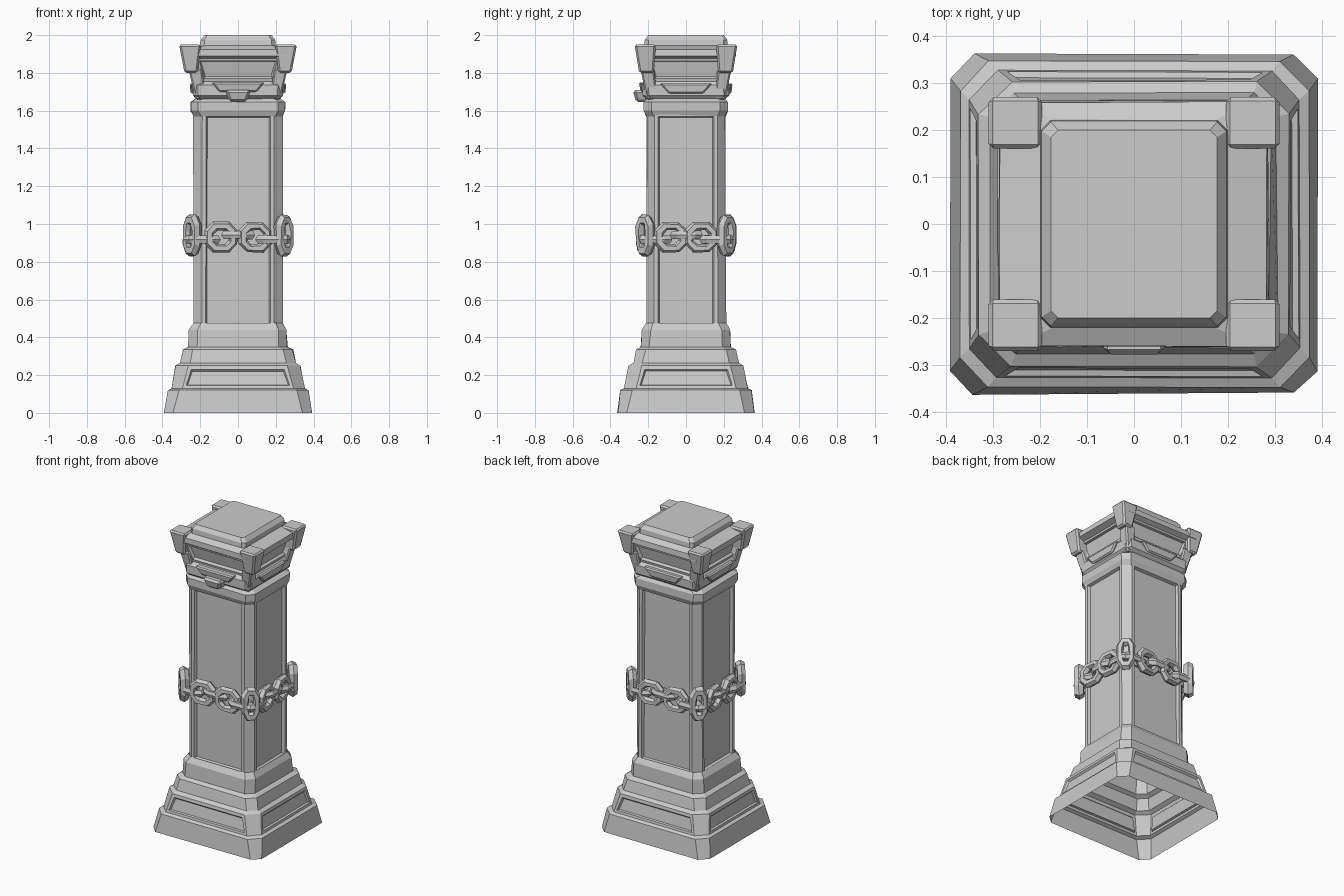
import bpy, bmesh, math, random
from mathutils import Vector, Matrix

random.seed(4)
if "Cube" in bpy.data.objects:
    bpy.data.objects.remove(bpy.data.objects["Cube"])

stone = bpy.data.materials.new("grey stone")
stone.use_nodes = True
GREY = (0.6, 0.6, 0.6, 1)
stone.diffuse_color = GREY
stone.node_tree.nodes["Principled BSDF"].inputs["Base Color"].default_value = GREY


def finish(name, bm):
    bmesh.ops.recalc_face_normals(bm, faces=bm.faces)
    mesh = bpy.data.meshes.new(name)
    bm.to_mesh(mesh)
    bm.free()
    mesh.materials.append(stone)
    obj = bpy.data.objects.new(name, mesh)
    bpy.context.collection.objects.link(obj)
    return obj


def octagon(hx, hy, c):
    """Rectangle with cut corners, counter-clockwise."""
    return [(hx, c - hy), (hx, hy - c), (hx - c, hy), (c - hx, hy),
            (-hx, hy - c), (-hx, c - hy), (c - hx, -hy), (hx - c, -hy)]


def loft(name, rings, panels=(), cap=False, rough=0.003):
    """Stack of cut-corner rings (hx, hy, corner, z); panels lists (ring, inset, depth)."""
    bm = bmesh.new()
    loops = []
    for hx, hy, c, z in rings:
        loops.append([bm.verts.new((x + random.uniform(-rough, rough),
                                    y + random.uniform(-rough, rough), z))
                      for x, y in octagon(hx, hy, c)])
    sides = []
    for low, high in zip(loops, loops[1:]):
        sides.append([bm.faces.new((low[i], low[(i + 1) % 8], high[(i + 1) % 8], high[i]))
                      for i in range(8)])
    if cap:
        bm.faces.new(loops[-1])
    bm.normal_update()
    for ring, inset, depth in panels:
        flat = sides[ring][0::2]
        # bevelled step into the panel
        bmesh.ops.inset_individual(bm, faces=flat, thickness=inset, depth=0)
        bmesh.ops.inset_individual(bm, faces=flat, thickness=0.01, depth=-depth)
    return finish(name, bm)


def block(name, bottom, top, z0, z1, bevel=0.008):
    """Tapered block; bottom and top are (x0, x1, y0, y1)."""
    bm = bmesh.new()
    rows = [[bm.verts.new((x, y, z)) for x, y in
             ((b[0], b[2]), (b[1], b[2]), (b[1], b[3]), (b[0], b[3]))]
            for b, z in ((bottom, z0), (top, z1))]
    bm.faces.new(rows[0])
    bm.faces.new(rows[1])
    for i in range(4):
        j = (i + 1) % 4
        bm.faces.new((rows[0][i], rows[0][j], rows[1][j], rows[1][i]))
    if bevel:
        bmesh.ops.bevel(bm, geom=bm.edges[:], offset=bevel, segments=1, affect='EDGES')
    return finish(name, bm)


def mirrored(box, sx, sy):
    xs = sorted((box[0] * sx, box[1] * sx))
    ys = sorted((box[2] * sy, box[3] * sy))
    return (*xs, *ys)


CORNERS = [(1, 1, "back_left"), (-1, 1, "back_right"), (1, -1, "front_left"), (-1, -1, "front_right")]

# Stepped hollow base, open underneath
loft("base", [
    (0.393, 0.362, 0.05, 0.0), (0.372, 0.346, 0.06, 0.12), (0.352, 0.326, 0.06, 0.13),
    (0.332, 0.305, 0.07, 0.25), (0.305, 0.28, 0.05, 0.265), (0.29, 0.262, 0.05, 0.335),
    (0.262, 0.238, 0.045, 0.35), (0.258, 0.234, 0.045, 0.44), (0.238, 0.213, 0.04, 0.475),
], panels=[(2, 0.025, 0.012)])

# Shaft with sunk panels between corner posts
loft("shaft", [(0.237, 0.211, 0.045, 0.45), (0.235, 0.21, 0.045, 1.59)],
     panels=[(0, 0.028, 0.018)])

# Collar below the head
loft("collar", [
    (0.235, 0.21, 0.04, 1.57), (0.25, 0.222, 0.04, 1.6), (0.25, 0.222, 0.04, 1.645),
    (0.215, 0.2, 0.04, 1.67)])

# Flared head with sunk panels
loft("head", [
    (0.215, 0.2, 0.03, 1.655), (0.238, 0.228, 0.03, 1.68), (0.238, 0.23, 0.03, 1.735),
    (0.222, 0.208, 0.03, 1.755), (0.25, 0.235, 0.03, 1.875), (0.288, 0.262, 0.03, 1.89),
    (0.285, 0.26, 0.03, 1.925), (0.2, 0.222, 0.03, 1.945),
], panels=[(3, 0.02, 0.015)], cap=True)

# Top slab
loft("top_slab", [
    (0.2, 0.222, 0.02, 1.93), (0.197, 0.218, 0.02, 1.975), (0.177, 0.2, 0.015, 2.0)],
    cap=True, rough=0)

# Head corner blocks, post chips and foot lugs
for sx, sy, where in CORNERS:
    block(f"corner_block_{where}", mirrored((0.215, 0.283, 0.17, 0.248), sx, sy),
          mirrored((0.195, 0.312, 0.16, 0.272), sx, sy), 1.8, 1.95, 0.01)
    block(f"corner_bracket_{where}", mirrored((0.17, 0.225, 0.15, 0.21), sx, sy),
          mirrored((0.19, 0.262, 0.17, 0.24), sx, sy), 1.66, 1.82, 0.008)

# Carved front ornament: a wide brow and a chin
block("front_brow", (-0.1, 0.1, -0.24, -0.2), (-0.14, 0.14, -0.25, -0.2), 1.70, 1.75)
block("front_chin", (-0.045, 0.045, -0.265, -0.2), (-0.07, 0.07, -0.282, -0.2), 1.645, 1.71, 0.014)

# Pointed keystone ridges on the other three sides
for name, size, turn in (("back_keystone", 0.228, 180), ("left_keystone", 0.238, 90),
                         ("right_keystone", 0.238, -90)):
    key = block(name, (-0.09, 0.09, -size - 0.012, -0.18), (-0.14, 0.14, -size - 0.018, -0.18), 1.69, 1.745)
    key.rotation_euler.z = math.radians(turn)


def link(name, center, along, upright, length=0.175, height=0.15, thick=0.024):
    """Chunky eight-sided chain link lying along a direction."""
    along = Vector(along).normalized()
    out = along.cross(Vector((0, 0, 1)))
    across = Vector((0, 0, 1)) if upright else out
    normal = along.cross(across)
    a, b = length / 2 - thick, height / 2 - thick
    path = [(a, b * 0.45), (a * 0.5, b), (-a * 0.5, b), (-a, b * 0.45)]
    path += [(-x, -y) for x, y in path]
    bm = bmesh.new()
    rings = []
    for x, y in path:
        radial = (along * x + across * y).normalized()
        mid = Vector(center) + along * x + across * y
        r = thick * random.uniform(0.9, 1.15)
        rings.append([bm.verts.new(mid + (radial * math.cos(t) + normal * math.sin(t)) * r)
                      for t in (math.tau * k / 6 for k in range(6))])
    for i, ring in enumerate(rings):
        nxt = rings[(i + 1) % 8]
        for k in range(6):
            m = (k + 1) % 6
            bm.faces.new((ring[k], ring[m], nxt[m], nxt[k]))
    finish(name, bm)


# Chain: upright and flat links alternate on each side, a big link wraps each corner
CHAIN_Z = 0.93
for side, angle in (("front", 0), ("left", 90), ("back", 180), ("right", 270)):
    turn = Matrix.Rotation(math.radians(angle), 3, 'Z')
    wide = side in ("front", "back")
    reach, half = (0.232, 0.18) if wide else (0.256, 0.16)
    for n in range(-2, 3):
        upright = n % 2 != 0
        pos = turn @ Vector((n * half / 2, -reach + (0 if upright else 0.012), 0))
        pos.z = CHAIN_Z + 0.012 * math.cos(n * math.pi / 2)
        link(f"chain_{side}_{n + 3}", pos, turn @ Vector((1, 0.12 * (n % 2), 0)), upright,
             height=0.165 if upright else 0.1)
for sx, sy, where in CORNERS:
    link(f"chain_corner_{where}", (0.243 * sx, 0.215 * sy, CHAIN_Z + 0.01),
         (-sx, sy, 0), True, length=0.13, height=0.22, thick=0.03)
